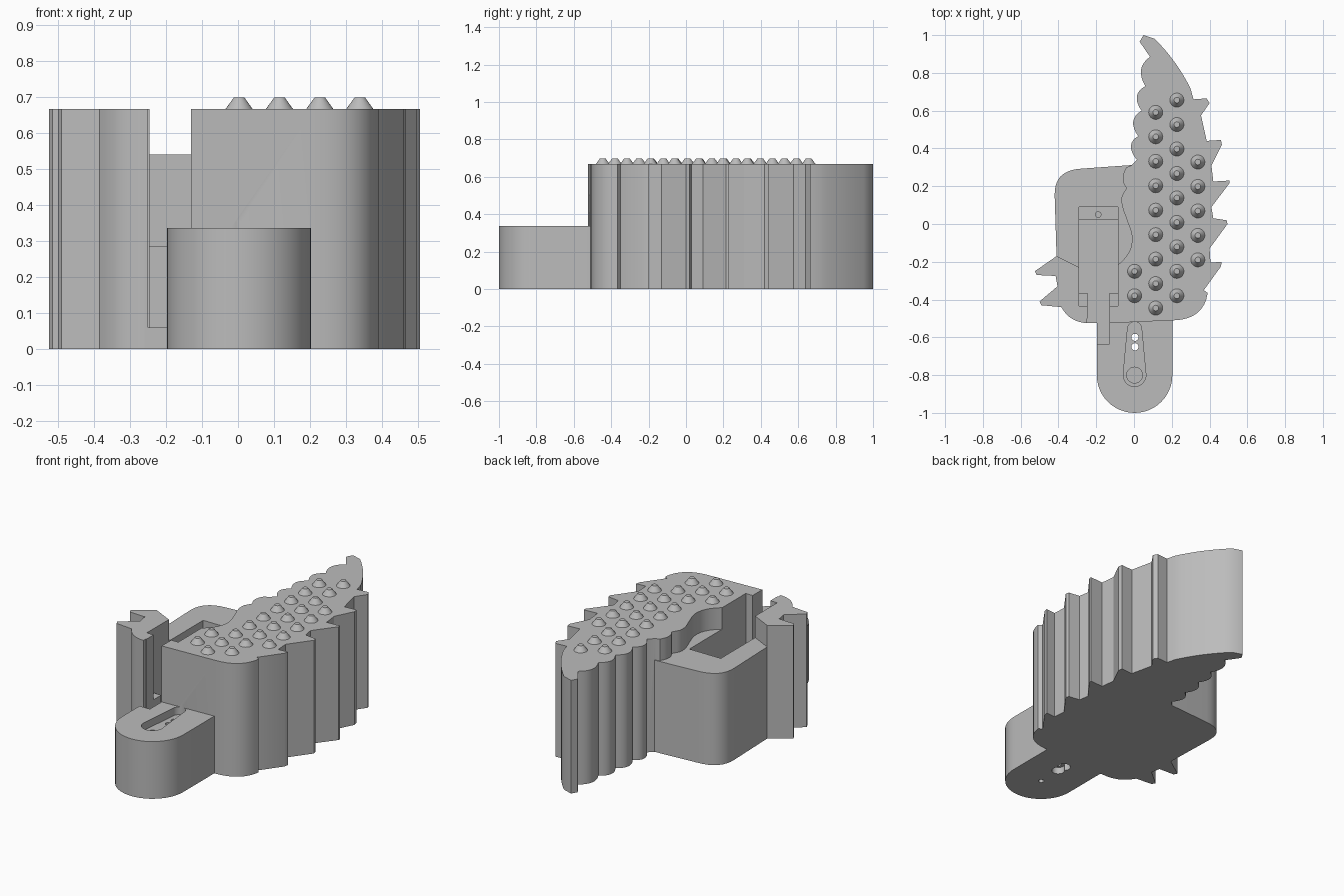
import bpy, bmesh, math
from mathutils import Vector

if "Cube" in bpy.data.objects:
    bpy.data.objects.remove(bpy.data.objects["Cube"], do_unlink=True)

GREY = (0.5, 0.5, 0.5, 1)
TOP, LOW, MOUNT = 0.667, 0.54, 0.337

grey = bpy.data.materials.new("plain grey")
grey.use_nodes = True
grey.diffuse_color = GREY
grey.node_tree.nodes["Principled BSDF"].inputs["Base Color"].default_value = GREY


def add_object(name, bm):
    mesh = bpy.data.meshes.new(name)
    bmesh.ops.recalc_face_normals(bm, faces=bm.faces)
    bm.to_mesh(mesh)
    bm.free()
    mesh.materials.append(grey)
    obj = bpy.data.objects.new(name, mesh)
    bpy.context.collection.objects.link(obj)
    return obj


def prism(name, outline, z0, z1):
    bm = bmesh.new()
    face = bm.faces.new([bm.verts.new((x, y, z0)) for x, y in outline])
    up = bmesh.ops.extrude_face_region(bm, geom=[face])["geom"]
    verts = [g for g in up if isinstance(g, bmesh.types.BMVert)]
    bmesh.ops.translate(bm, verts=verts, vec=(0, 0, z1 - z0))
    return add_object(name, bm)


def box(name, x0, x1, y0, y1, z0, z1):
    return prism(name, [(x0, y0), (x1, y0), (x1, y1), (x0, y1)], z0, z1)


def arc(x, y, r, a0, a1, n=24):
    angles = [math.radians(a0 + (a1 - a0) * i / n) for i in range(n + 1)]
    return [(x + r * math.cos(a), y + r * math.sin(a)) for a in angles]


def disc(name, x, y, r, z0, z1):
    return prism(name, arc(x, y, r, 0, 360)[:-1], z0, z1)


def bend(a, control, b, n=8):
    a, c, b = Vector(a), Vector(control), Vector(b)
    ts = [i / n for i in range(n + 1)]
    return [tuple(a * (1 - t) ** 2 + c * 2 * t * (1 - t) + b * t * t) for t in ts]


def combine(target, tool, operation):
    mod = target.modifiers.new(operation, "BOOLEAN")
    mod.operation, mod.solver, mod.object = operation, "EXACT", tool
    graph = bpy.context.evaluated_depsgraph_get()
    mesh = bpy.data.meshes.new_from_object(target.evaluated_get(graph))
    target.modifiers.clear()
    target.data = mesh
    bpy.data.objects.remove(tool, do_unlink=True)


# Tall body: rounded nose, five fins along one side, pointed tail
outline = [(-0.13, -0.525), (-0.02, -0.52)] + bend((0.21, -0.51), (0.37, -0.505), (0.39, -0.365))
fins = [
    [(0.37, -0.35), (0.46, -0.225), (0.465, -0.2), (0.405, -0.205)],
    [(0.4, -0.13), (0.495, 0), (0.49, 0.02), (0.42, 0.03)],
    [(0.41, 0.09), (0.505, 0.215), (0.505, 0.23), (0.42, 0.225)],
    [(0.41, 0.31), (0.465, 0.42), (0.46, 0.445), (0.385, 0.44)],
    [(0.355, 0.575), (0.4, 0.64), (0.385, 0.665), (0.315, 0.66)],
]
for fin in fins:
    outline += fin
outline += bend((0.3, 0.715), (0.23, 0.86), (0.11, 0.98)) + [(0.05, 1), (0.03, 0.965)]
# Scalloped edge
edge = [(0.085, 0.885), (0.06, 0.73), (0.04, 0.6), (0.022, 0.465), (0.015, 0.34)]
for a, b in zip(edge, edge[1:]):
    middle = ((a[0] + b[0]) / 2 - 0.07, (a[1] + b[1]) / 2 + 0.02)
    outline += bend(a, middle, b)[:-1]
outline += [edge[-1], (-0.015, 0.31)]
# Wavy inner edge beside the recess
outline += bend((-0.04, 0.3), (-0.08, 0.24), (-0.04, 0.19), 5)
outline += bend((-0.055, 0.165), (-0.085, 0.13), (-0.04, 0.03), 5)
outline += bend((-0.03, 0), (0.03, -0.13), (-0.09, -0.22))
outline += [(-0.13, -0.22)]
body = prism("toothed_body", outline, 0, TOP)

# Low housing beside the body
low = [(-0.41, -0.17)] + bend((-0.42, 0.15), (-0.425, 0.285), (-0.28, 0.293))
low += [(-0.012, 0.312), (0.1, 0.3), (0.1, -0.5), (-0.25, -0.5), (-0.36, -0.4)]
combine(body, prism("low_housing", low, 0, LOW), "UNION")

# Tall side block with two fins
side = [(-0.41, -0.17), (-0.525, -0.25), (-0.515, -0.27), (-0.415, -0.275),
        (-0.405, -0.33), (-0.5, -0.41), (-0.49, -0.43), (-0.385, -0.44)]
side += bend((-0.375, -0.455), (-0.335, -0.52), (-0.245, -0.525)) + [(-0.245, -0.4), (-0.27, -0.24)]
combine(body, prism("side_block", side, 0, TOP), "UNION")
combine(body, box("front_wall", -0.26, -0.12, -0.525, -0.4, 0, 0.3), "UNION")

# Rounded front mount
mount = arc(0.003, -0.8, 0.2, 180, 360) + [(0.203, -0.5), (-0.197, -0.5)]
combine(body, prism("front_mount", mount, 0, MOUNT), "UNION")

# Stepped recess, front slot and screw hole
cutters = [
    box("recess_upper", -0.29, -0.085, -0.435, 0.09, 0.285, 1),
    box("recess_lower", -0.29, -0.085, -0.365, 0.02, 0.06, 1),
    box("wall_slot", -0.245, -0.13, -0.55, -0.36, 0.06, 1),
    box("mount_slot", -0.25, -0.13, -0.635, -0.5, 0.06, 0.9),
    disc("ledge_hole", -0.19, 0.05, 0.015, 0.15, 0.5),
]
# Tapered groove, its holes and the pivot bore in the mount
groove = arc(0.003, -0.8, 0.06, 175, 365) + arc(0.003, -0.555, 0.037, 5, 175)
cutters += [
    prism("groove", groove, MOUNT - 0.045, MOUNT + 0.018),
    disc("pivot_bore", 0.003, -0.8, 0.042, 0.2, 0.34),
    disc("pivot_hole", 0.003, -0.8, 0.015, -0.1, 0.05),
]
for y in (-0.6, -0.65):
    cutters += [disc("through_hole", 0.005, y, 0.019, -0.1, 0.34),
                disc("underside_bore", 0.005, y, 0.036, -0.1, 0.04)]
for cutter in cutters:
    combine(body, cutter, "DIFFERENCE")

# Rows of cone studs on the top face
rows = [(0.003, -0.38, 2), (0.115, -0.445, 9), (0.227, -0.38, 9), (0.338, -0.19, 5)]
bm = bmesh.new()
for x, y, count in rows:
    for i in range(count):
        cone = bmesh.ops.create_cone(bm, cap_ends=True, segments=24,
                                     radius1=0.038, radius2=0.015, depth=0.032)
        bmesh.ops.translate(bm, verts=cone["verts"],
                            vec=(x, y + 0.1295 * i, TOP + 0.015))
studs = add_object("top_studs", bm)

for obj in (body, studs):
    bpy.ops.object.select_all(action="DESELECT")
    obj.select_set(True)
    bpy.context.view_layer.objects.active = obj
    bpy.ops.object.shade_smooth_by_angle(angle=math.radians(28))
